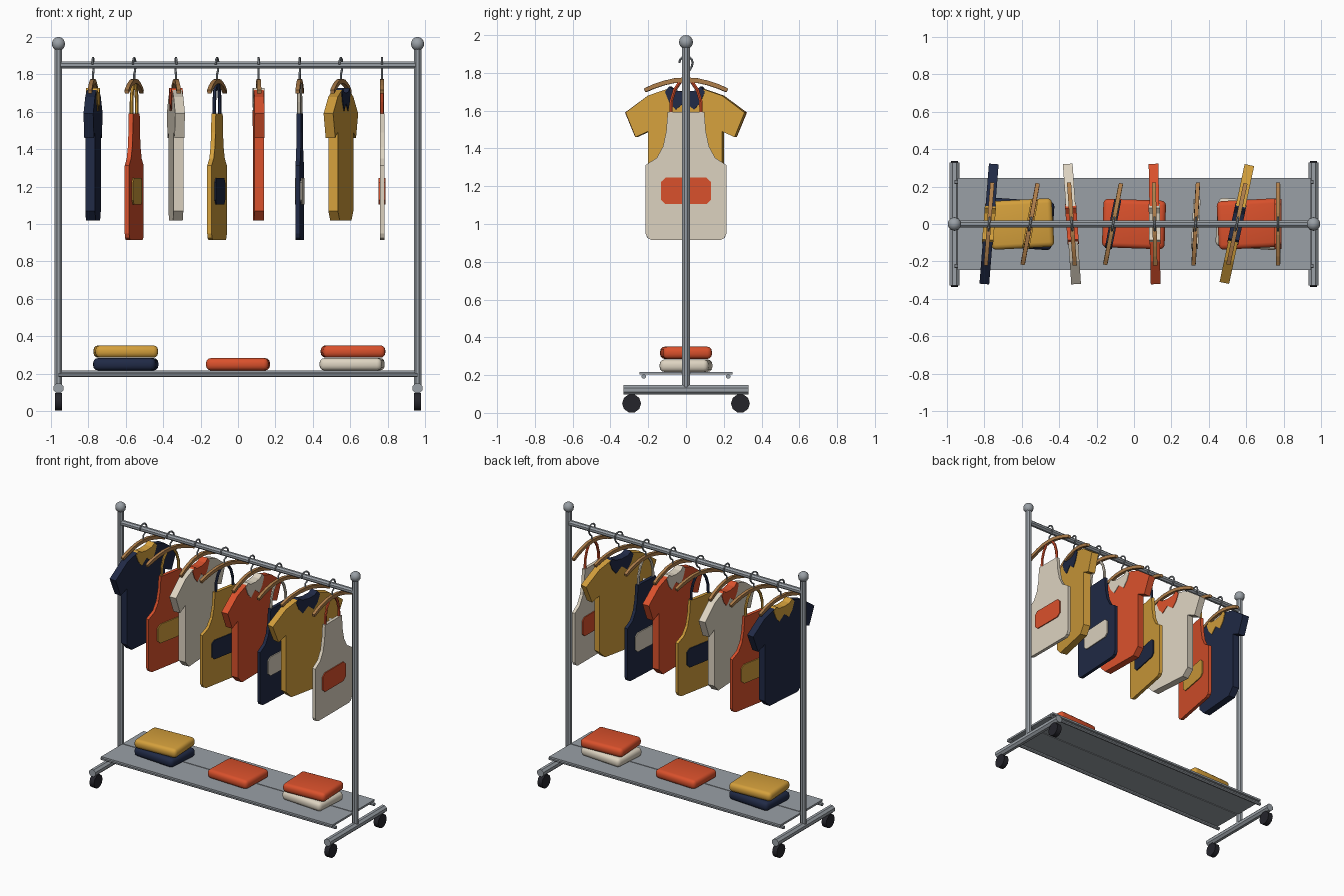
import bpy, bmesh, math
from mathutils import Matrix, Vector

if "Cube" in bpy.data.objects:
    bpy.data.objects.remove(bpy.data.objects["Cube"])


def mat(name, rgb):
    m = bpy.data.materials.new(name)
    m.diffuse_color = (*rgb, 1)
    m.use_nodes = True
    m.node_tree.nodes["Principled BSDF"].inputs["Base Color"].default_value = m.diffuse_color
    return m


METAL = mat("grey_metal", (0.32, 0.35, 0.38))
WOOD = mat("brown_wood", (0.43, 0.21, 0.07))
RUBBER = mat("black_rubber", (0.018, 0.018, 0.024))
ORANGE = mat("orange_cloth", (0.70, 0.082, 0.025))
YELLOW = mat("mustard_cloth", (0.66, 0.35, 0.045))
NAVY = mat("navy_cloth", (0.0145, 0.023, 0.061))
CREAM = mat("cream_cloth", (0.72, 0.65, 0.53))


def finish(name, bm, material, loc=(0, 0, 0), rot=0, smooth=False):
    bmesh.ops.recalc_face_normals(bm, faces=bm.faces)
    me = bpy.data.meshes.new(name)
    bm.to_mesh(me)
    bm.free()
    me.materials.append(material)
    ob = bpy.data.objects.new(name, me)
    bpy.context.collection.objects.link(ob)
    ob.location = loc
    ob.rotation_euler.z = rot
    if smooth:
        bpy.ops.object.select_all(action='DESELECT')
        bpy.context.view_layer.objects.active = ob
        ob.select_set(True)
        bpy.ops.object.shade_smooth_by_angle(angle=math.radians(40))
    return ob


def rod(name, a, b, r, material, sides=8):
    """Cylinder between two points."""
    a, b = Vector(a), Vector(b)
    bm = bmesh.new()
    m = Matrix.Translation((a + b) / 2) @ (b - a).to_track_quat('Z', 'Y').to_matrix().to_4x4()
    bmesh.ops.create_cone(bm, cap_ends=True, segments=sides, radius1=r, radius2=r,
                          depth=(b - a).length, matrix=m @ Matrix.Rotation(math.pi / sides, 4, 'Z'))
    return finish(name, bm, material, smooth=sides > 8)


def box(name, size, loc, material, rot=0, bevel=0):
    bm = bmesh.new()
    bmesh.ops.create_cube(bm, size=1, matrix=Matrix.Diagonal((*size, 1)))
    if bevel:
        bmesh.ops.bevel(bm, geom=bm.edges[:], offset=bevel, segments=3, profile=0.5, affect='EDGES')
    return finish(name, bm, material, loc, rot, smooth=bevel > 0)


def slab(name, half, thick, material, loc, rot, x_off=0):
    """Mirrored (y, z) half profile extruded along x."""
    pts = half + [(-y, z) for y, z in reversed(half) if y > 0]
    bm = bmesh.new()
    face = bm.faces.new([bm.verts.new((x_off - thick / 2, y, z)) for y, z in pts])
    new = bmesh.ops.extrude_face_region(bm, geom=[face])['geom']
    bmesh.ops.translate(bm, vec=(thick, 0, 0), verts=[v for v in new if isinstance(v, bmesh.types.BMVert)])
    return finish(name, bm, material, loc, rot)


def wire(name, pts, r, material, loc, rot, sides=6):
    """Tube swept along points in the (y, z) plane."""
    pts = [Vector((0, y, z)) for y, z in pts]
    bm = bmesh.new()
    rings = []
    for i, p in enumerate(pts):
        t = (pts[min(i + 1, len(pts) - 1)] - pts[max(i - 1, 0)]).normalized()
        n = Vector((1, 0, 0)).cross(t)
        rings.append([bm.verts.new(p + r * (math.cos(a) * Vector((1, 0, 0)) + math.sin(a) * n))
                      for a in (2 * math.pi * k / sides for k in range(sides))])
    for p, q in zip(rings, rings[1:]):
        for k in range(sides):
            bm.faces.new((p[k], p[(k + 1) % sides], q[(k + 1) % sides], q[k]))
    bm.faces.new(rings[0])
    bm.faces.new(rings[-1])
    return finish(name, bm, material, loc, rot)


# Frame: posts, ball caps, feet and casters
for s, side in ((-1, "left"), (1, "right")):
    x = 0.96 * s
    rod(side + "_post", (x, 0, 0.13), (x, 0, 1.95), 0.022, METAL)
    bm = bmesh.new()
    bmesh.ops.create_uvsphere(bm, u_segments=10, v_segments=8, radius=0.037)
    finish(side + "_ball_cap", bm, METAL, (x, 0, 1.963), smooth=True)
    rod(side + "_foot_tube", (x, -0.33, 0.122), (x, 0.33, 0.122), 0.028, METAL)
    for t, end in ((-1, "front"), (1, "back")):
        y = 0.288 * t
        rod(f"{side}_{end}_caster_stem", (x, y, 0.06), (x, y, 0.11), 0.012, METAL)
        rod(f"{side}_{end}_caster_wheel", (x - 0.019, y, 0.05), (x + 0.019, y, 0.05), 0.05, RUBBER, 10)

# Hanging rail, shelf boards and shelf bars
rod("hanging_rail", (-0.96, 0, 1.85), (0.96, 0, 1.85), 0.02, METAL)
for t, end in ((-1, "front"), (1, "back")):
    box(end + "_shelf_board", (1.89, 0.244, 0.014), (0, 0.125 * t, 0.21), METAL)
    rod(end + "_shelf_bar", (-0.96, 0.224 * t, 0.193), (0.96, 0.224 * t, 0.193), 0.012, METAL)

# Garment profiles, as right halves in (y, z)
HANGER = [(0, 1.776), (0.06, 1.772), (0.12, 1.758), (0.175, 1.74), (0.222, 1.717),
          (0.216, 1.698), (0.17, 1.717), (0.115, 1.735), (0.06, 1.747), (0, 1.751)]
SHIRT = [(0, 1.68), (0.06, 1.69), (0.09, 1.717), (0.20, 1.68), (0.322, 1.59), (0.268, 1.46),
         (0.20, 1.49), (0.20, 1.07), (0.15, 1.018), (0, 1.018)]
COLLAR = [(0, 1.70), (0.055, 1.706), (0.085, 1.728), (0.108, 1.70), (0.085, 1.645),
          (0.05, 1.605), (0, 1.645)]
APRON = [(0, 1.592), (0.097, 1.592), (0.105, 1.49), (0.122, 1.41), (0.155, 1.35), (0.214, 1.312),
         (0.214, 0.95), (0.203, 0.925), (0.18, 0.914), (0, 0.914)]
POCKET = [(0, 1.245), (0.108, 1.245), (0.133, 1.222), (0.133, 1.128), (0.108, 1.105), (0, 1.105)]
STRAP = [(0.08, 1.57), (0.078, 1.65), (0.06, 1.71), (0.03, 1.755), (0, 1.768)]
STRAP += [(-y, z) for y, z in reversed(STRAP[:-1])]
HOOK = [(0, 1.76), (0, 1.80), (0.02, 1.815)]
HOOK += [(0.036 * math.cos(a), 1.853 + 0.036 * math.sin(a))
         for a in (math.radians(-30 + 30 * k) for k in range(8))]

# Each garment: kind, x, turn in degrees, cloth, trim
GARMENTS = [("shirt", -0.775, -4.5, NAVY, YELLOW), ("apron", -0.555, -10.5, ORANGE, YELLOW),
            ("shirt", -0.332, 4, CREAM, ORANGE), ("apron", -0.112, -11, YELLOW, NAVY),
            ("shirt", 0.11, 1, ORANGE, CREAM), ("apron", 0.33, -3, NAVY, CREAM),
            ("shirt", 0.55, -12, YELLOW, NAVY), ("apron", 0.77, 0, CREAM, ORANGE)]
for i, (kind, x, deg, cloth, trim) in enumerate(GARMENTS, 1):
    place = ((x, 0, 0), math.radians(deg))
    slab(f"hanger_{i}", HANGER, 0.022, WOOD, *place)
    wire(f"hanger_hook_{i}", HOOK, 0.006, METAL, *place)
    if kind == "shirt":
        slab(f"shirt_{i}", SHIRT, 0.052, cloth, *place)
        slab(f"shirt_collar_{i}", COLLAR, 0.06, trim, *place)
    else:
        slab(f"apron_{i}", APRON, 0.024, cloth, *place)
        wire(f"apron_strap_{i}", STRAP, 0.01, trim, *place)
        for s, side in ((-1, "left"), (1, "right")):
            slab(f"apron_pocket_{side}_{i}", POCKET, 0.008, trim, *place, x_off=0.015 * s)

# Folded clothes on the shelf
for name, x, z, deg, cloth in (("navy", -0.60, 0.25, -4, NAVY), ("mustard", -0.60, 0.318, 3, YELLOW),
                               ("orange_single", 0, 0.25, -2, ORANGE),
                               ("cream", 0.61, 0.25, -4, CREAM), ("orange_top", 0.615, 0.318, 3, ORANGE)):
    box("folded_" + name, (0.335, 0.26, 0.066), (x, 0, z), cloth, math.radians(deg), 0.026)
